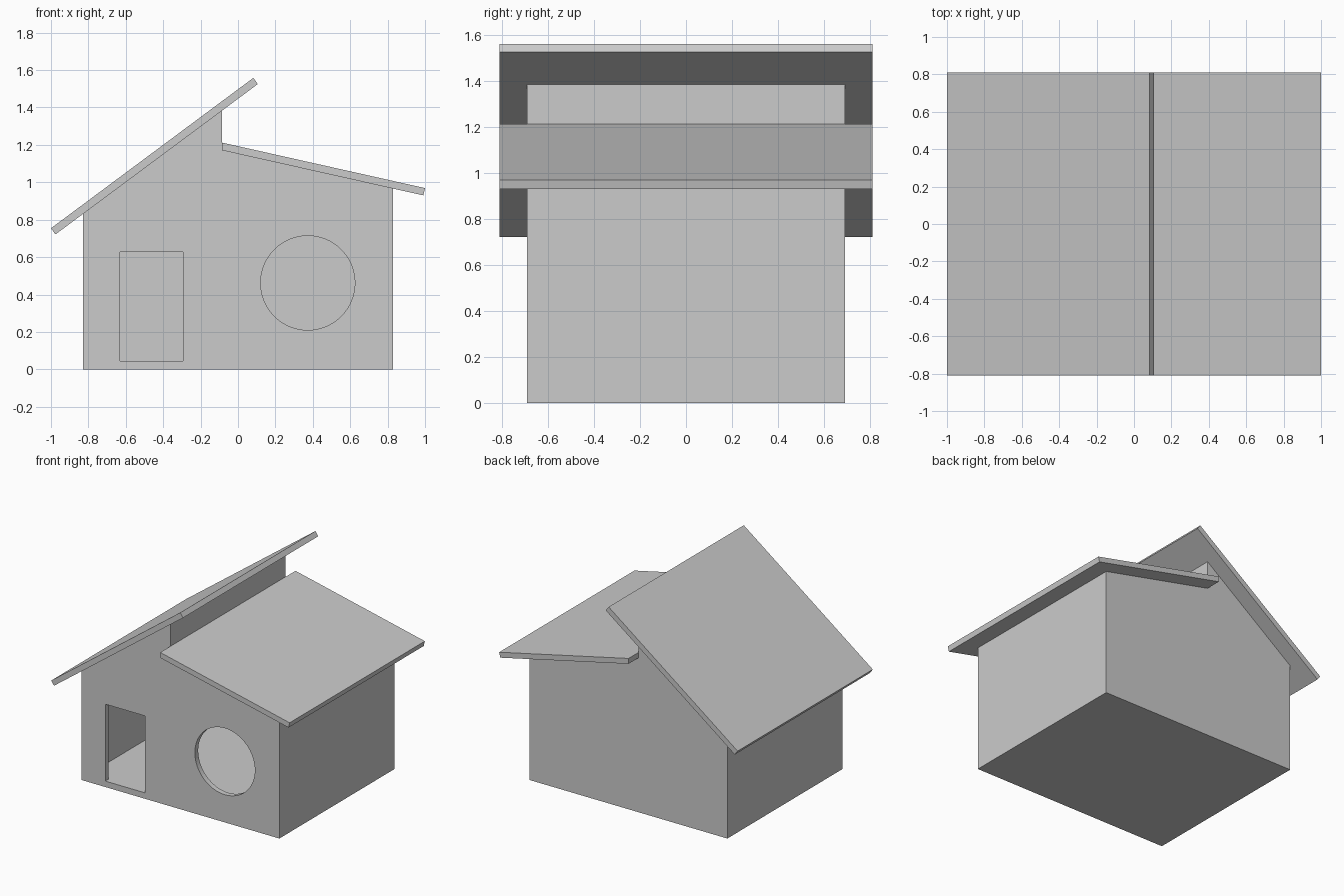
import bpy, bmesh, math

cube = bpy.data.objects.get("Cube")
if cube:
    bpy.data.objects.remove(cube, do_unlink=True)

grey = bpy.data.materials.new("plain_grey")
grey.use_nodes = True
grey.diffuse_color = (0.6, 0.6, 0.6, 1)
grey.node_tree.nodes["Principled BSDF"].inputs["Base Color"].default_value = (0.6, 0.6, 0.6, 1)


def prism(name, profile, y0, y1):
    """Extrude an (x, z) profile from y0 to y1."""
    bm = bmesh.new()
    face = bm.faces.new([bm.verts.new((x, y0, z)) for x, z in profile])
    ext = bmesh.ops.extrude_face_region(bm, geom=[face])
    verts = [g for g in ext["geom"] if isinstance(g, bmesh.types.BMVert)]
    bmesh.ops.translate(bm, verts=verts, vec=(0, y1 - y0, 0))
    bmesh.ops.recalc_face_normals(bm, faces=bm.faces)
    mesh = bpy.data.meshes.new(name)
    bm.to_mesh(mesh)
    bm.free()
    mesh.materials.append(grey)
    obj = bpy.data.objects.new(name, mesh)
    bpy.context.collection.objects.link(obj)
    return obj


def cut(target, cutter):
    """Subtract a cutter and discard it."""
    mod = target.modifiers.new(cutter.name, 'BOOLEAN')
    mod.operation = 'DIFFERENCE'
    mod.solver = 'EXACT'
    mod.object = cutter
    bpy.context.view_layer.objects.active = target
    bpy.ops.object.modifier_apply(modifier=mod.name)
    bpy.data.objects.remove(cutter, do_unlink=True)


def high(x):
    """Underside of the steep roof."""
    return 0.722 + 0.743 * (x + 0.975)


def low(x):
    """Underside of the shallow roof."""
    return 0.93 + 0.224 * (0.991 - x)


W, D, T = 0.83, 0.69, 0.04      # half width, half depth, wall thickness
STEP, EAVE = -0.085, 0.81       # clerestory wall, roof half depth

# Walls and floor, hollowed up to the roof
walls = prism("walls", [(-W, 0), (W, 0), (W, low(W)), (STEP, low(STEP)),
                        (STEP, high(STEP)), (-W, high(-W))], -D, D)
inner, up = W - T, 0.05
cavity = prism("cavity_cutter", [
    (-inner, 0.043), (inner, 0.043), (inner, low(inner) + up),
    (STEP, low(STEP) + up), (STEP, low(STEP)), (STEP - T, low(STEP)),
    (STEP - T, high(STEP - T) + up), (-inner, high(-inner) + up)], T - D, D - T)
cut(walls, cavity)

# Doorway and round window through the front wall
cut(walls, prism("doorway_cutter", [(-0.63, 0.045), (-0.295, 0.045),
                                    (-0.295, 0.628), (-0.63, 0.628)], -D - up, -D + 0.1))
ring = [math.tau * i / 64 for i in range(64)]
cut(walls, prism("window_cutter", [(0.373 + 0.252 * math.cos(a), 0.462 + 0.252 * math.sin(a))
                                   for a in ring], -D - up, -D + 0.1))

# Steep roof panel with square-cut ends
nx, nz = -0.024, 0.033
prism("steep_roof", [(-0.976, high(-0.976)), (0.106, high(0.106)),
                     (0.106 + nx, high(0.106) + nz), (-0.976 + nx, high(-0.976) + nz)], -EAVE, EAVE)

# Shallow roof panel, cut upright against the clerestory wall
prism("shallow_roof", [(STEP, low(STEP)), (0.991, low(0.991)),
                       (1.0, low(0.991) + 0.039), (STEP, low(STEP) + 0.041)], -EAVE, EAVE)
